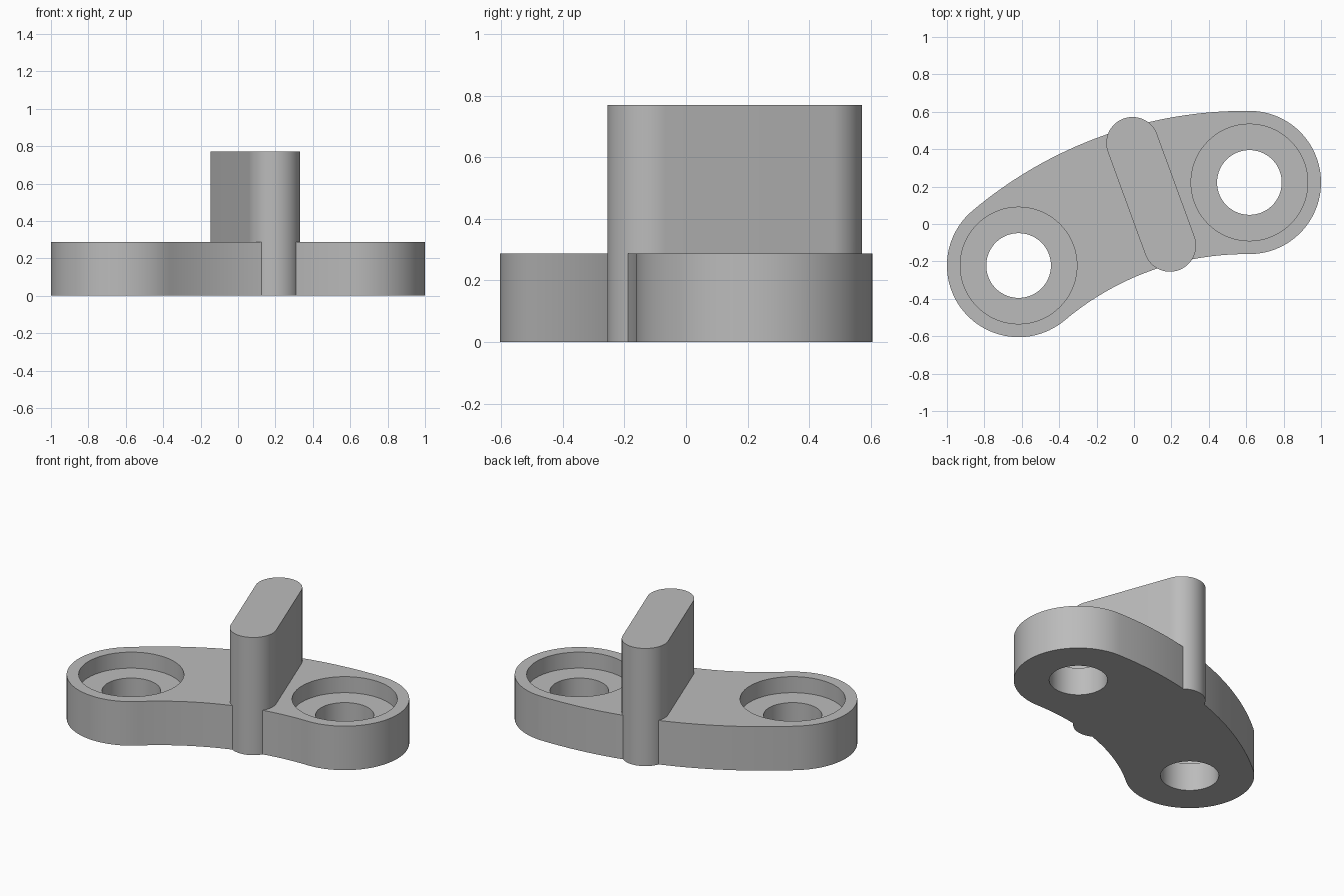
import bpy, bmesh, math

if "Cube" in bpy.data.objects:
    bpy.data.objects.remove(bpy.data.objects["Cube"])

PLATE_H, WALL_H, FLOOR_Z = 0.288, 0.77, 0.183
END_R, BORE_R, HOLE_R = 0.383, 0.312, 0.173
RIGHT, LEFT = (0.617, 0.222), (-0.617, -0.222)
BEND = (0.6, -0.6 * 0.617 / 0.222)          # centre of the plate's curve

grey = bpy.data.materials.new("grey")
grey.diffuse_color = (0.5, 0.5, 0.5, 1)
grey.use_nodes = True
grey.node_tree.nodes["Principled BSDF"].inputs["Base Color"].default_value = grey.diffuse_color


def arc(c, r, a0, a1, n):
    return [(c[0] + r * math.cos(a0 + (a1 - a0) * i / n),
             c[1] + r * math.sin(a0 + (a1 - a0) * i / n)) for i in range(n + 1)]


def prism(name, outline, z0, z1):
    """Extrude a counter-clockwise outline from z0 to z1."""
    bm = bmesh.new()
    face = bm.faces.new([bm.verts.new((x, y, z0)) for x, y in outline])
    top = bmesh.ops.extrude_face_region(bm, geom=[face])["geom"]
    for v in top:
        if isinstance(v, bmesh.types.BMVert):
            v.co.z = z1
    bmesh.ops.recalc_face_normals(bm, faces=bm.faces)
    mesh = bpy.data.meshes.new(name)
    bm.to_mesh(mesh)
    bm.free()
    mesh.materials.append(grey)
    ob = bpy.data.objects.new(name, mesh)
    bpy.context.collection.objects.link(ob)
    return ob


def combine(target, other, operation):
    """Apply a boolean and remove the helper."""
    mod = target.modifiers.new(operation, "BOOLEAN")
    mod.operation, mod.solver, mod.object = operation, "EXACT", other
    bpy.context.view_layer.objects.active = target
    bpy.ops.object.modifier_apply(modifier=mod.name)
    bpy.data.objects.remove(other)


# Curved base plate: a slot bent along an arc
pi = math.pi
a_r = math.atan2(RIGHT[1] - BEND[1], RIGHT[0] - BEND[0])
a_l = math.atan2(LEFT[1] - BEND[1], LEFT[0] - BEND[0])
mid_r = math.dist(RIGHT, BEND)
outline = (arc(BEND, mid_r + END_R, a_r, a_l, 32)[:-1]
           + arc(LEFT, END_R, a_l, a_l + pi, 48)[:-1]
           + arc(BEND, mid_r - END_R, a_l, a_r, 32)[:-1]
           + arc(RIGHT, END_R, a_r + pi, a_r + 2 * pi, 48)[:-1])
bracket = prism("bracket", outline, 0, PLATE_H)

# Upright rounded fin crossing the plate
back, front, fin_r = (-0.008, 0.432), (0.192, -0.115), 0.14
a = math.atan2(back[1] - front[1], back[0] - front[0])
fin = prism("fin", arc(back, fin_r, a - pi / 2, a + pi / 2, 40)
            + arc(front, fin_r, a + pi / 2, a + 3 * pi / 2, 40), 0, WALL_H)
combine(bracket, fin, "UNION")

# Counterbored screw holes
for c in (RIGHT, LEFT):
    for r, z in ((BORE_R, FLOOR_Z), (HOLE_R, -0.1)):
        cutter = prism("cutter", arc(c, r, 0, 2 * pi, 72)[:-1], z, PLATE_H + 0.1)
        combine(bracket, cutter, "DIFFERENCE")

bpy.ops.object.select_all(action="DESELECT")
bracket.select_set(True)
bpy.context.view_layer.objects.active = bracket
bpy.ops.object.shade_smooth_by_angle(angle=math.radians(30))
